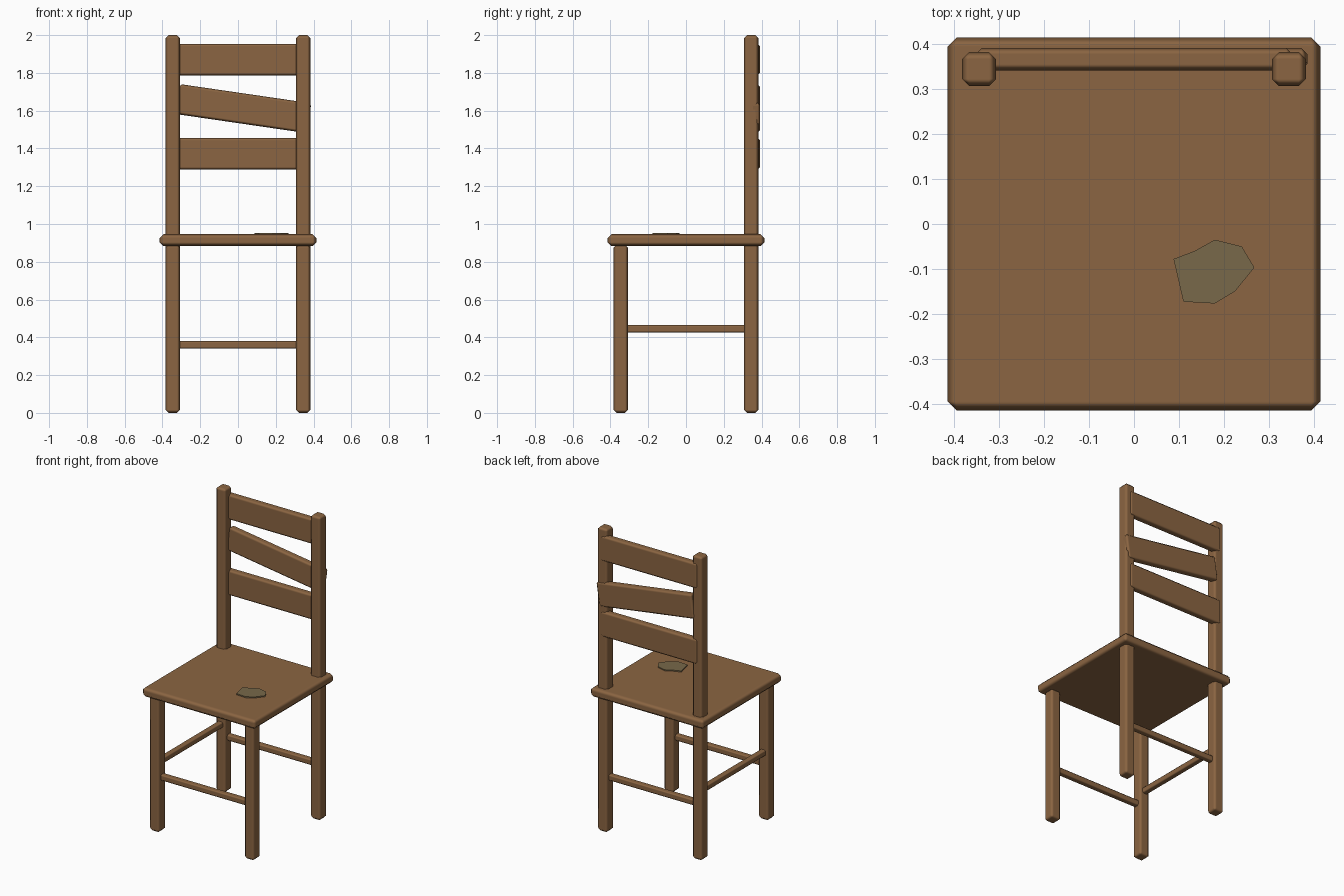
import bpy
import bmesh
import math

if "Cube" in bpy.data.objects:
    bpy.data.objects.remove(bpy.data.objects["Cube"], do_unlink=True)


def make_material(name, colour):
    mat = bpy.data.materials.new(name)
    mat.use_nodes = True
    mat.diffuse_color = colour
    mat.node_tree.nodes["Principled BSDF"].inputs["Base Color"].default_value = colour
    return mat


wood = make_material("brown wood", (0.258, 0.130, 0.054, 1))
stain = make_material("olive stain", (0.188, 0.138, 0.067, 1))


def add_object(name, bm, mat):
    mesh = bpy.data.meshes.new(name)
    bm.to_mesh(mesh)
    bm.free()
    mesh.materials.append(mat)
    obj = bpy.data.objects.new(name, mesh)
    bpy.context.collection.objects.link(obj)
    return obj


def plank(name, size, centre, bevel, tilt=0):
    """Box with chamfered edges, softly shaded across the chamfers."""
    bm = bmesh.new()
    bmesh.ops.create_cube(bm, size=1)
    bmesh.ops.scale(bm, vec=size, verts=bm.verts)
    for face in bm.faces:
        face.smooth = True
    obj = add_object(name, bm, wood)
    obj.location = centre
    obj.rotation_euler.y = tilt
    mod = obj.modifiers.new("chamfer", "BEVEL")
    mod.width = bevel
    mod.segments = 1
    mod.limit_method = "NONE"
    mod.harden_normals = True
    return obj


LEG = 0.345        # distance of the legs from the centre lines
THICK = 0.076      # leg thickness
SPAN = 2 * LEG - THICK + 0.03

# Seat
plank("seat", (0.83, 0.83, 0.062), (0, 0, 0.915), 0.02)

# Legs, the back ones rising into posts
for side, x in (("left", LEG), ("right", -LEG)):
    plank(side + "_front_leg", (THICK, THICK, 0.89), (x, -LEG, 0.445), 0.016)
    plank(side + "_back_post", (THICK, THICK, 2), (x, LEG, 1), 0.016)

# Stretchers, with one side missing
for end, y in (("front", -LEG), ("back", LEG)):
    plank(end + "_stretcher", (SPAN, 0.04, 0.04), (0, y, 0.36), 0.009)
plank("side_stretcher", (0.04, SPAN, 0.04), (-LEG, 0, 0.445), 0.009)

# Back slats, the middle one slipped and tilted
plank("top_slat", (0.706, 0.05, 0.168), (0, 0.367, 1.87), 0.014)
plank("middle_slat", (0.706, 0.05, 0.16), (0.027, 0.367, 1.611), 0.014, math.radians(8.3))
plank("bottom_slat", (0.706, 0.05, 0.168), (0, 0.367, 1.372), 0.014)

# Stain on the seat, a thin plate
outline = [(0.088, -0.078), (0.11, -0.173), (0.18, -0.177), (0.225, -0.15),
           (0.268, -0.097), (0.24, -0.05), (0.18, -0.035), (0.135, -0.06)]
bm = bmesh.new()
base = bm.faces.new([bm.verts.new((x, y, 0.9455)) for x, y in outline])
top = bmesh.ops.extrude_face_region(bm, geom=[base])
bmesh.ops.translate(bm, vec=(0, 0, 0.008),
                    verts=[v for v in top["geom"] if isinstance(v, bmesh.types.BMVert)])
bmesh.ops.recalc_face_normals(bm, faces=bm.faces)
add_object("seat_stain", bm, stain)
